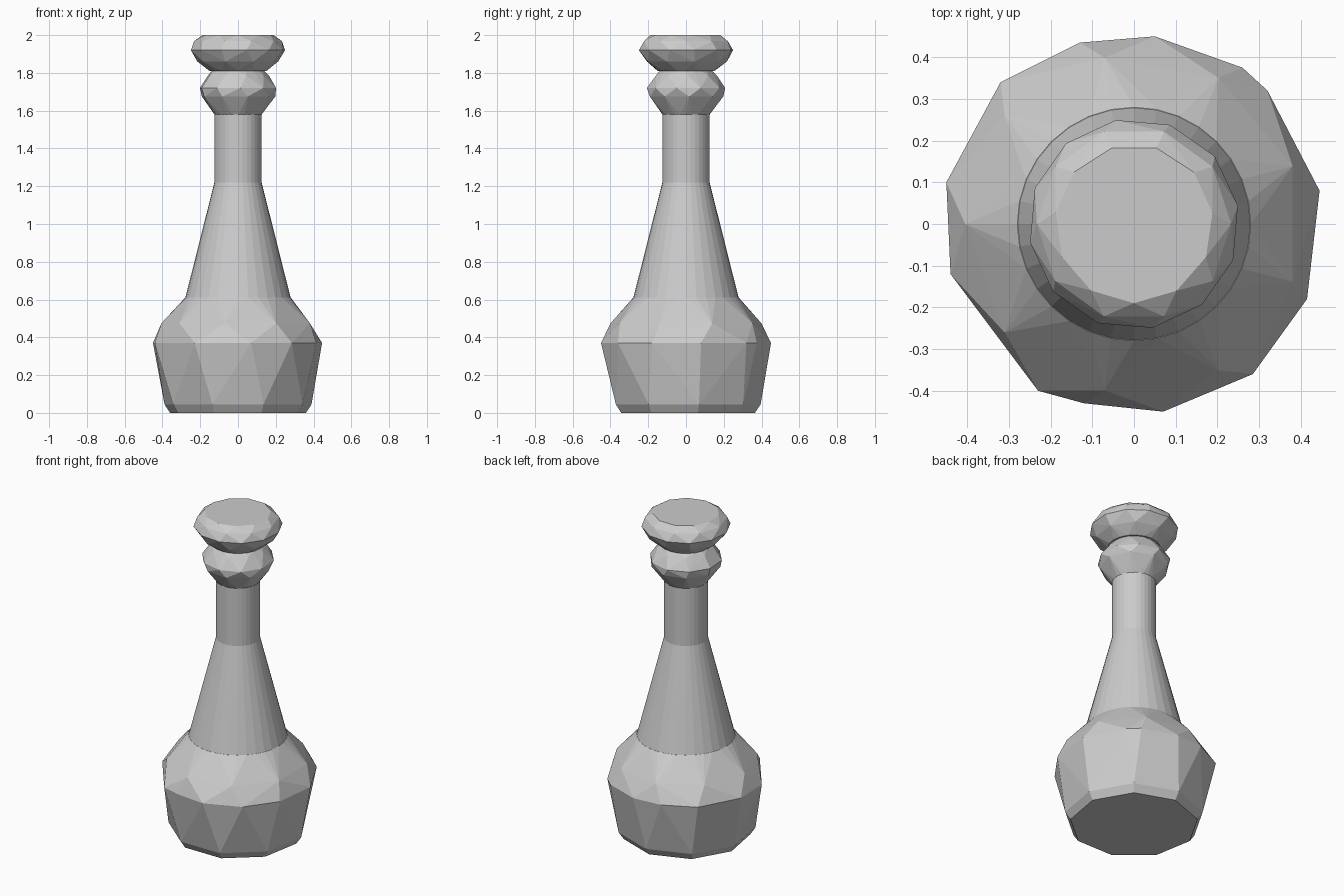
import bpy, bmesh
from math import sin, cos, radians, tau

if "Cube" in bpy.data.objects:
    bpy.data.objects.remove(bpy.data.objects["Cube"])


def ring(radius, z, sides, turn=0.0):
    """Points of a regular polygon, turned by degrees."""
    return [(radius * cos(tau * i / sides + radians(turn)),
             radius * sin(tau * i / sides + radians(turn)), z) for i in range(sides)]


def faceted(name, points):
    """Flat-faced convex solid wrapped around the points."""
    bm = bmesh.new()
    for p in points:
        bm.verts.new(p)
    res = bmesh.ops.convex_hull(bm, input=bm.verts)
    loose = [v for v in bm.verts if not v.link_faces]
    bmesh.ops.delete(bm, geom=loose, context='VERTS')
    bmesh.ops.dissolve_limit(bm, angle_limit=radians(1), verts=bm.verts, edges=bm.edges)
    bmesh.ops.recalc_face_normals(bm, faces=bm.faces)
    mesh = bpy.data.meshes.new(name)
    bm.to_mesh(mesh)
    bm.free()
    obj = bpy.data.objects.new(name, mesh)
    bpy.context.collection.objects.link(obj)
    return obj


def tapered(name, r_low, r_high, z_low, z_high, sides=32):
    bpy.ops.mesh.primitive_cone_add(vertices=sides, radius1=r_low, radius2=r_high,
                                    depth=z_high - z_low,
                                    location=(0, 0, (z_low + z_high) / 2))
    bpy.context.object.name = name


# Bulbous base: irregular widest outline, coarse foot, round shoulder opening
widest = [(0.05, 0.45), (0.26, 0.375), (0.32, 0.32), (0.445, 0.08), (0.415, -0.18),
          (0.285, -0.36), (0.07, -0.45), (-0.12, -0.43), (-0.23, -0.40),
          (-0.44, -0.12), (-0.45, 0.10), (-0.32, 0.34), (-0.13, 0.435)]
base_points = [(x, y, 0.37) for x, y in widest]
base_points += ring(0.365, 0.0, 9, 10) + ring(0.395, 0.045, 9, 10)
base_points += ring(0.405, 0.475, 9, 20) + ring(0.28, 0.61, 32)
faceted("base_bulb", base_points)

# Sloping shoulder and straight neck
tapered("shoulder", 0.28, 0.125, 0.605, 1.22)
tapered("neck", 0.125, 0.125, 1.22, 1.59)

# Lower faceted collar
faceted("collar", ring(0.125, 1.58, 24) + ring(0.198, 1.675, 9, 5)
        + ring(0.208, 1.72, 10, 22) + ring(0.165, 1.785, 9, 5) + ring(0.14, 1.81, 20))

# Faceted stopper on top
faceted("stopper", ring(0.15, 1.81, 20) + ring(0.217, 1.86, 9, 12)
        + ring(0.253, 1.92, 12, 10) + ring(0.233, 1.968, 10, 0) + ring(0.19, 2.0, 11, 8))
